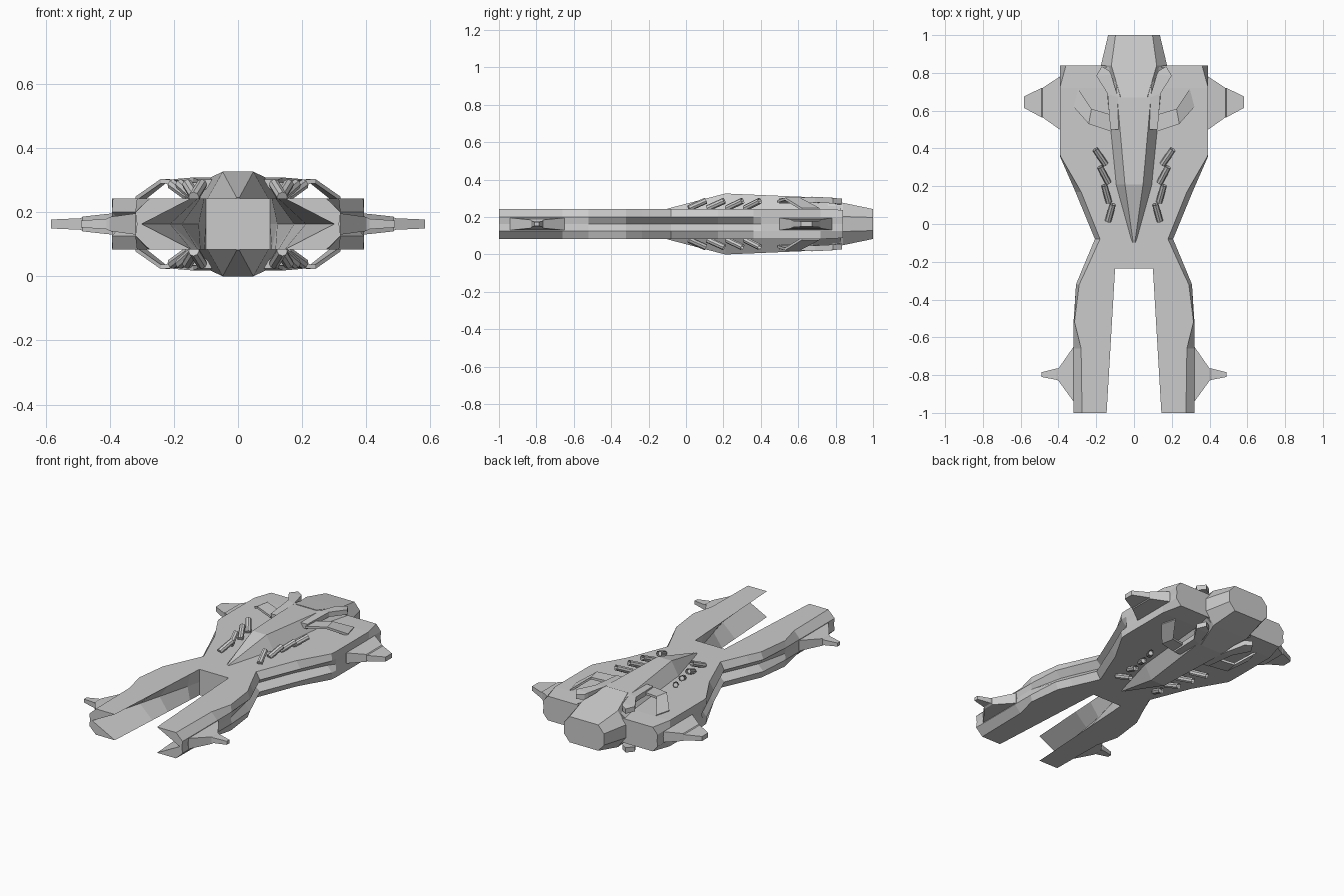
import bpy, bmesh
from mathutils import Vector

if "Cube" in bpy.data.objects:
    bpy.data.objects.remove(bpy.data.objects["Cube"])

MID = 0.163   # height of the horizontal symmetry plane
T = 0.08      # half thickness of the hull


def loft(name, rings, mirror_z=True):
    """Skin equal-length rings, cap the ends, mirror in x (and z)."""
    bm = bmesh.new()
    vs = [[bm.verts.new(p) for p in r] for r in rings]
    n = len(rings[0])
    for a, b in zip(vs, vs[1:]):
        for i in range(n):
            j = (i + 1) % n
            bm.faces.new((a[i], a[j], b[j], b[i]))
    bm.faces.new(vs[0])
    bm.faces.new(vs[-1][::-1])
    bmesh.ops.recalc_face_normals(bm, faces=bm.faces)
    inner = [f for f in bm.faces if all(abs(v.co.x) < 1e-5 for v in f.verts)]
    bmesh.ops.delete(bm, geom=inner, context='FACES')
    me = bpy.data.meshes.new(name)
    bm.to_mesh(me)
    bm.free()
    ob = bpy.data.objects.new(name, me)
    bpy.context.collection.objects.link(ob)
    ob.location.z = MID
    m = ob.modifiers.new("mirror", 'MIRROR')
    m.use_axis = (True, False, mirror_z)
    m.merge_threshold = 0.0005
    return ob


def hull_ring(y, xi, xm, xt, xs, xg, t=T, s=0.037):
    return [(xi, y, t), (xt, y, t), (xs, y, s), (xg, y, 0), (xs, y, -s),
            (xt, y, -t), (xi, y, -t), (xm, y, 0)]


# Forked front prongs with a tapering V hollow on the inside
prong = []
for y, xt, xs, xg in [(-1, .275, .32, .315), (-.66, .28, .32, .315), (-.52, .315, .32, .315),
                      (-.32, .29, .307, .27), (-.235, .25, .272, .235)]:
    k = (-.235 - y) / .765
    prong.append(hull_ring(y, .10 + .045 * k, .10 + .2 * k, xt, xs, xg))
loft("front_prong", prong, False)

# Waisted main hull with side grooves
loft("main_hull", [hull_ring(y, 0, 0, *r) for y, *r in [
    (-.235, .25, .272, .235), (-.08, .18, .207, .165), (.17, .28, .31, .265),
    (.36, .39, .393, .36), (.40, .393, .393, .39), (.72, .393, .393, .39)]]
    + [hull_ring(.84, 0, 0, .36, .393, .39, .075)], False)

# Raised spine above and below
loft("spine", [[(0, y, .07), (xb, y, .075), (xt, y, h), (0, y, h)] for y, xb, xt, h in [
    (-.10, .012, .004, .082), (.21, .098, .048, .163), (.68, .145, .09, .143), (.83, .165, .10, .115)]])

# Rear engine housing
loft("engine_housing", [[(0, y, h), (xt, y, h), (xs, y, s), (xs, y, -s), (xt, y, -h), (0, y, -h)]
                        for y, xt, xs, h, s in [
    (.67, .07, .12, .147, .04), (.84, .12, .175, .113, .04), (1.0, .098, .137, .08, .035)]], False)


def strip(name, pts, th):
    """Plate following pairs of edge points: (x1, y1, x2, y2, height)."""
    loft(name, [[(a, b, h), (c, d, h), (c, d, h - th), (a, b, h - th)] for a, b, c, d, h in pts])


# Arched struts and collar plates around the engine
strip("arched_strut", [(.295, .715, .32, .62, .085), (.225, .61, .24, .53, .141),
                       (.11, .575, .12, .49, .128)], .014)
strip("collar_plate", [(.13, .81, .17, .835, .135), (.12, .79, .20, .785, .14),
                       (.085, .67, .14, .69, .145), (.08, .50, .125, .50, .138)], .03)


# Side fins, stepping down in thickness toward the tip
def fin(name, secs):
    loft(name, [[(x, a, h), (x, b, h), (x, b, -h), (x, a, -h)] for x, a, b, h in secs], False)


fin("rear_fin", [(.37, .50, .78, .033), (.393, .50, .78, .033), (.485, .565, .72, .023),
                 (.49, .565, .72, .018), (.583, .615, .675, .014)])
fin("front_fin", [(.29, -.94, -.65, .033), (.32, -.94, -.65, .033), (.40, -.83, -.765, .022),
                  (.41, -.825, -.765, .016), (.49, -.81, -.785, .011)])


# Rows of launch tubes, hollow at the rear end
def tube(name, c, d, r=0.017, sides=8):
    rot = Vector(d).to_track_quat('Z', 'Y').to_matrix()
    bm = bmesh.new()
    L = Vector(d).length
    res = bmesh.ops.create_cone(bm, cap_ends=True, segments=sides, radius1=r, radius2=r, depth=L)
    bm.normal_update()
    top = [f for f in bm.faces if f.normal.z > .9]
    bmesh.ops.inset_region(bm, faces=top, thickness=r * .25)
    bmesh.ops.translate(bm, verts=list(top[0].verts), vec=(0, 0, -.03))
    bmesh.ops.transform(bm, matrix=rot.to_4x4(), verts=bm.verts)
    bmesh.ops.translate(bm, verts=bm.verts, vec=c)
    me = bpy.data.meshes.new(name)
    bm.to_mesh(me)
    bm.free()
    ob = bpy.data.objects.new(name, me)
    bpy.context.collection.objects.link(ob)
    ob.location.z = MID
    ob.modifiers.new("mirror", 'MIRROR').use_axis = (True, False, True)


for i, (x, y, dx, dy) in enumerate([(.178, .355, .055, .08), (.158, .26, .045, .085),
                                    (.145, .16, .025, .09), (.125, .06, -.025, .09)]):
    tube(f"launch_tube_{i + 1}", (x, y, .104), (dx, dy, .04))
